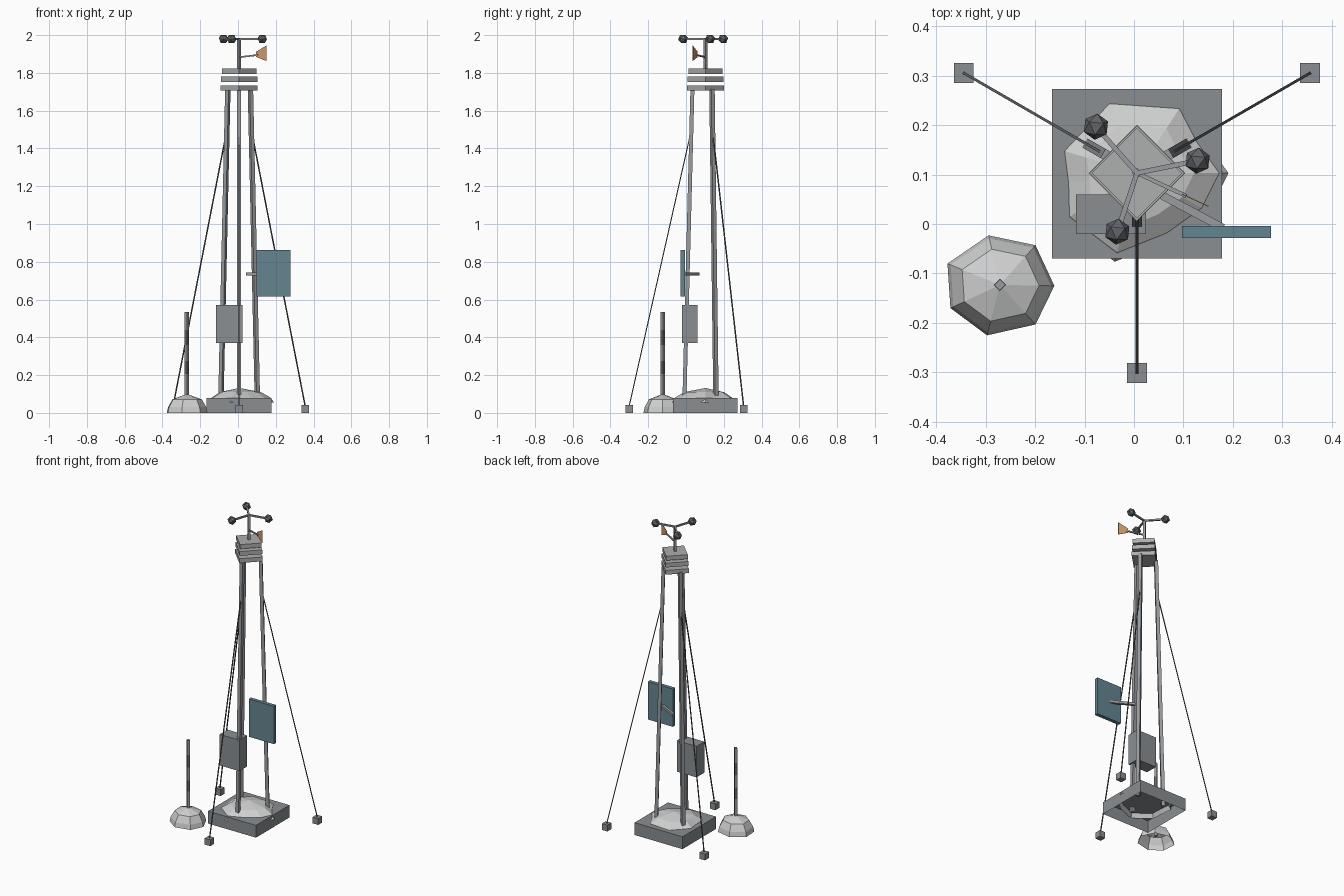
import bpy, bmesh, math
from mathutils import Vector

cube = bpy.data.objects.get("Cube")
if cube:
    bpy.data.objects.remove(cube)


def material(name, r, g, b):
    m = bpy.data.materials.new(name)
    m.use_nodes = True
    m.diffuse_color = (r, g, b, 1)
    m.node_tree.nodes["Principled BSDF"].inputs["Base Color"].default_value = (r, g, b, 1)
    return m


CONCRETE = material("concrete grey", 0.255, 0.275, 0.29)
STEEL = material("steel grey", 0.32, 0.335, 0.35)
PLATE = material("pale plate grey", 0.42, 0.425, 0.43)
DARK = material("dark metal", 0.125, 0.13, 0.14)
SNOW = material("snow grey", 0.62, 0.625, 0.63)
PANEL = material("panel blue", 0.13, 0.235, 0.285)
ORANGE = material("vane orange", 0.62, 0.32, 0.14)

MAST = Vector((0.006, 0.103, 0))
UP = Vector((0, 0, 1))


def finish(name, bm, mat):
    bmesh.ops.recalc_face_normals(bm, faces=bm.faces)
    mesh = bpy.data.meshes.new(name)
    bm.to_mesh(mesh)
    bm.free()
    mesh.materials.append(mat)
    ob = bpy.data.objects.new(name, mesh)
    bpy.context.collection.objects.link(ob)
    return ob


def box(name, lo, hi, mat, open_bottom=False):
    bm = bmesh.new()
    bmesh.ops.create_cube(bm, size=1)
    lo, hi = Vector(lo), Vector(hi)
    for v in bm.verts:
        v.co = (lo + hi) / 2 + v.co * (hi - lo)
    if open_bottom:
        low = min(bm.faces, key=lambda f: f.calc_center_median().z)
        bmesh.ops.delete(bm, geom=[low], context='FACES_ONLY')
    return finish(name, bm, mat)


def rod(name, a, b, width, mat, side=UP):
    """Square bar from a to b with one pair of faces turned towards side."""
    a, b, u = Vector(a), Vector(b), Vector(side)
    d = (b - a).normalized()
    u = (u - d * u.dot(d)).normalized() * width / 2
    w = d.cross(u)
    bm = bmesh.new()
    ends = [[bm.verts.new(p + s * u + t * w) for s, t in ((1, 1), (-1, 1), (-1, -1), (1, -1))]
            for p in (a, b)]
    for ring in ends:
        bm.faces.new(ring)
    for i in range(4):
        j = (i + 1) % 4
        bm.faces.new((ends[0][i], ends[0][j], ends[1][j], ends[1][i]))
    return finish(name, bm, mat)


def mound(name, centre, outline, rings, top):
    """Open faceted heap: a rough outline shrunk ring by ring to an apex."""
    bm = bmesh.new()
    c = Vector(centre)
    loops = [[bm.verts.new(c + Vector((x * s, y * s, z))) for x, y in outline] for s, z in rings]
    apex = bm.verts.new(c + UP * top)
    n = len(outline)
    for i in range(n):
        j = (i + 1) % n
        for low, high in zip(loops, loops[1:]):
            bm.faces.new((low[i], low[j], high[j]))
            bm.faces.new((low[i], high[j], high[i]))
        bm.faces.new((loops[-1][i], loops[-1][j], apex))
    return finish(name, bm, SNOW)


# Hollow base slab with a heap of snow on it
box("base_slab", (-0.166, -0.07, 0), (0.178, 0.273, 0.08), CONCRETE, open_bottom=True)
mound("base_snow", MAST,
      [(-.055, .139), (.085, .129), (.12, .062), (.165, 0), (.13, -.07),
       (.06, -.12), (-.04, -.16), (-.135, -.088), (-.137, -.02), (-.145, .044)],
      [(1.12, .055), (1, .082), (.7, .11)], .132)

# Three legs, guy wires and anchors around the mast
for i, label in enumerate(("front", "back_left", "back_right")):
    ang = math.radians(-90 + 120 * i)
    out = Vector((math.cos(ang), math.sin(ang), 0))
    foot = MAST + out * 0.112 + UP * 0.05
    head = MAST + out * 0.069 + UP * 1.715
    rod(label + "_leg", foot, head, 0.021, STEEL, out)
    anchor = MAST + out * 0.404
    box(label + "_anchor", anchor - Vector((.02, .02, 0)), anchor + Vector((.02, .02, .041)), CONCRETE)
    rod(label + "_guy_wire", anchor + UP * .035, foot.lerp(head, 0.87), 0.0055, DARK, out)

# Stack of three square plates at the head
for i, (z, r) in enumerate(((1.706, .098), (1.752, .096), (1.795, .091))):
    rod("head_plate_%d" % (i + 1), MAST + UP * z, MAST + UP * (z + .028),
        r * math.sqrt(2), PLATE, (1, 1, 0))

# Wind meter: shaft, three arms and faceted cups with a flat face on top
hub = MAST + UP * 1.98
rod("wind_shaft", MAST + UP * 1.82, hub, 0.0145, STEEL, (1, 1, 0))
for i in range(3):
    ang = math.radians(11.5 + 120 * i)
    tip = hub + 0.125 * Vector((math.cos(ang), math.sin(ang), 0))
    rod("cup_arm_%d" % (i + 1), hub, tip, 0.01, STEEL)
    bm = bmesh.new()
    bmesh.ops.create_icosphere(bm, subdivisions=1, radius=0.027)
    upper = max(bm.faces, key=lambda f: f.calc_center_median().z)
    turn = upper.calc_center_median().rotation_difference(UP)
    for v in bm.verts:
        v.co = tip + turn @ v.co
    finish("wind_cup_%d" % (i + 1), bm, DARK)

# Wind vane: rod and thin flared fin
along = Vector((math.cos(math.radians(-25)), math.sin(math.radians(-25)), 0))
across = Vector((-along.y, along.x, 0)) * 0.001
pivot = MAST + UP * 1.883
rod("vane_rod", pivot, pivot + along * 0.11 + UP * .012, 0.008, STEEL)
bm = bmesh.new()
sides = [[bm.verts.new(pivot + along * d + UP * z + across * s)
          for d, z in ((.1, .001), (.16, -.02), (.16, .062), (.1, .029))] for s in (-1, 1)]
for s in sides:
    bm.faces.new(s)
for i in range(4):
    j = (i + 1) % 4
    bm.faces.new((sides[0][i], sides[0][j], sides[1][j], sides[1][i]))
finish("vane_fin", bm, ORANGE)

# Solar panel on its strut, and the equipment box
box("solar_panel", (0.097, -0.028, 0.617), (0.277, -0.004, 0.862), PANEL)
rod("panel_strut", (0.045, 0.064, 0.735), (0.18, -0.008, 0.735), 0.016, STEEL)
box("equipment_box", (-0.117, -0.02, 0.371), (0.024, 0.06, 0.572), CONCRETE)

# Snow stake standing in its own small heap, with two dark bands
stake = Vector((-0.271, -0.123, 0))
mound("stake_snow", stake,
      [(-.023, .1), (.072, .08), (.11, -.002), (.072, -.08), (-.026, -.102), (-.1, -.047), (-.106, .043)],
      [(1, 0), (.94, .03), (.72, .072)], .1)
for name, lo, hi, width, mat in (("snow_stake", .04, .535, .016, STEEL),
                                 ("lower_stake_band", .205, .275, .0175, DARK),
                                 ("upper_stake_band", .36, .44, .0175, DARK)):
    rod(name, stake + UP * lo, stake + UP * hi, width, mat, (1, 1, 0))
